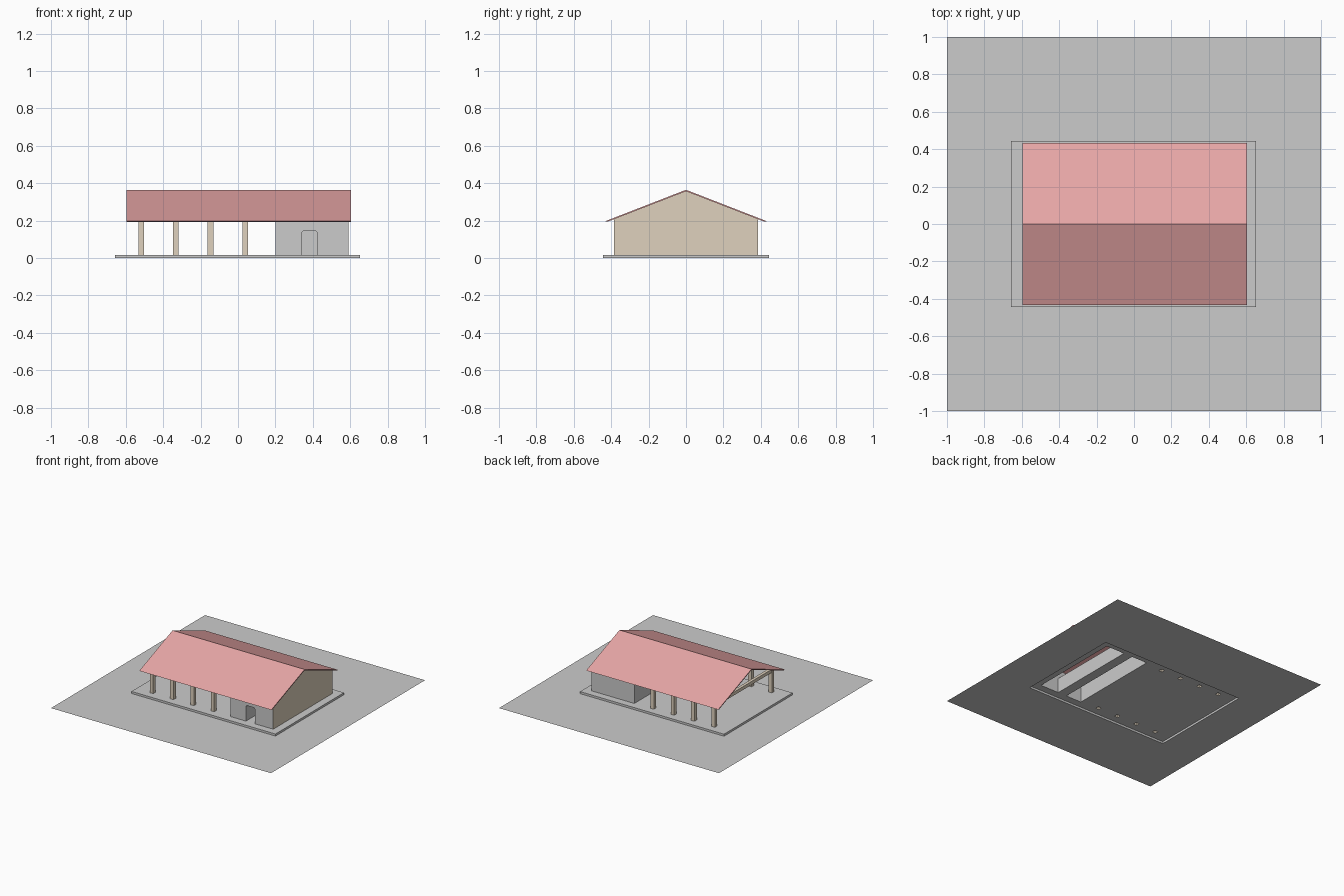
import bpy, bmesh

if "Cube" in bpy.data.objects:
    bpy.data.objects.remove(bpy.data.objects["Cube"])

FLOOR = 0.017
RIDGE, EAVE, ROOF_HALF = 0.365, 0.197, 0.432
SLOPE = (RIDGE - EAVE) / ROOF_HALF
WALL_Y = 0.385
POST_XS = [-0.517 + 0.185 * i for i in range(4)]
POST_Y, POST_R = 0.37, 0.015
X0, X1, D0, D1, DOOR_Z = 0.20, 0.59, 0.342, 0.422, 0.147


def material(name, color):
    m = bpy.data.materials.new(name)
    m.diffuse_color = (*color, 1)
    m.use_nodes = True
    m.node_tree.nodes["Principled BSDF"].inputs["Base Color"].default_value = m.diffuse_color
    return m


def make(name, faces, mat=None):
    """Object from a list of polygons, shared corners welded."""
    bm = bmesh.new()
    for f in faces:
        bm.faces.new([bm.verts.new(p) for p in f])
    bmesh.ops.remove_doubles(bm, verts=bm.verts, dist=1e-5)
    mesh = bpy.data.meshes.new(name)
    bm.to_mesh(mesh)
    bm.free()
    ob = bpy.data.objects.new(name, mesh)
    bpy.context.collection.objects.link(ob)
    if mat:
        mesh.materials.append(mat)
    return ob


def rect(xa, xb, ya, yb, z):
    return [(xa, ya, z), (xb, ya, z), (xb, yb, z), (xa, yb, z)]


def grid(xs, ys, z, hole):
    """Flat sheet cut into cells, leaving out cells whose centre is a hole."""
    return [rect(xa, xb, ya, yb, z)
            for xa, xb in zip(xs, xs[1:]) for ya, yb in zip(ys, ys[1:])
            if not hole((xa + xb) / 2, (ya + yb) / 2)]


def sides(loop, z0, z1):
    """Vertical walls along a closed xy loop."""
    return [[(*a, z0), (*b, z0), (*b, z1), (*a, z1)]
            for a, b in zip(loop, loop[1:] + loop[:1])]


def box(xa, xb, ya, yb, za, zb, bottom=True):
    loop = [(xa, ya), (xb, ya), (xb, yb), (xa, yb)]
    return (sides(loop, za, zb) + [rect(xa, xb, ya, yb, zb)]
            + ([rect(xa, xb, ya, yb, za)[::-1]] if bottom else []))


tan = material("tan_timber", (0.74, 0.64, 0.51))
red = material("red_roof", (0.80, 0.38, 0.38))

# ground sheet with an opening under the raised floor
SX0, SX1, SY = -0.657, 0.652, 0.445
make("ground", grid([-1, SX0, SX1, 1], [-1, -SY, SY, 1], 0,
                    lambda x, y: SX0 < x < SX1 and abs(y) < SY))


# raised floor, open below the posts and the two closed rooms
def floor_hole(x, y):
    post = abs(abs(y) - POST_Y) < POST_R and any(abs(x - p) < POST_R for p in POST_XS)
    room = abs(y) < WALL_Y and (X0 < x < D0 or D1 < x < X1)
    return post or room


xs = [SX0] + [p + s for p in POST_XS for s in (-POST_R, POST_R)] + [X0, D0, D1, X1, SX1]
ys = [-SY, -WALL_Y, -POST_Y + POST_R, POST_Y - POST_R, WALL_Y, SY]
make("raised_floor", grid(xs, ys, FLOOR, floor_hole)
     + sides([(SX0, -SY), (SX1, -SY), (SX1, SY), (SX0, SY)], 0, FLOOR))

# posts with a tie beam across each pair
post_top = RIDGE - SLOPE * (POST_Y + POST_R) - 0.006
for i, px in enumerate(POST_XS):
    for side, y in (("front", -POST_Y), ("back", POST_Y)):
        make(f"{side}_post_{i + 1}", box(px - POST_R, px + POST_R, y - POST_R, y + POST_R,
                                         FLOOR, post_top, bottom=False), tan)
    inner = POST_Y - POST_R
    make(f"tie_beam_{i + 1}", box(px - POST_R * 0.8, px + POST_R * 0.8, -inner, inner,
                                  0.182, post_top), tan)

# enclosed room: long walls with doorway, inner gable, through passage
wall_top = RIDGE - SLOPE * WALL_Y - 0.006
c = 0.008
door = [(D0, FLOOR), (D0, DOOR_Z - c), (D0 + c, DOOR_Z),
        (D1 - c, DOOR_Z), (D1, DOOR_Z - c), (D1, FLOOR)]
wall = [(X0, FLOOR)] + door + [(X1, FLOOR), (X1, wall_top), (X0, wall_top)]
passage = [[(*(a[0], -WALL_Y), a[1]), (b[0], -WALL_Y, b[1]),
            (b[0], WALL_Y, b[1]), (a[0], WALL_Y, a[1])] for a, b in zip(door, door[1:])]
gable = [(-WALL_Y, FLOOR), (WALL_Y, FLOOR), (WALL_Y, wall_top),
         (0, RIDGE - 0.006), (-WALL_Y, wall_top)]
make("room_walls", [[(x, -WALL_Y, z) for x, z in wall],
                    [(x, WALL_Y, z) for x, z in reversed(wall)],
                    [(X0, y, z) for y, z in reversed(gable)]] + passage)
make("back_door", [[(x, WALL_Y, z) for x, z in door]])

# timber gable wall at the right end
make("gable_wall", [[(X1, y, z) for y, z in gable]], tan)

# pitched roof as a thin folded sheet
T = 0.008
R0, R1 = -0.595, 0.605
prof = [(-ROOF_HALF, EAVE), (0, RIDGE), (ROOF_HALF, EAVE),
        (ROOF_HALF - 0.012, EAVE - 0.003), (0, RIDGE - T), (-ROOF_HALF + 0.012, EAVE - 0.003)]
roof = [[(R0, *a), (R1, *a), (R1, *b), (R0, *b)] for a, b in zip(prof, prof[1:] + prof[:1])]
for x in (R0, R1):
    roof += [[(x, *prof[i]) for i in ids] for ids in ((0, 1, 4, 5), (1, 2, 3, 4))]
ob = make("roof", roof, red)

# consistent outward normals on every part
for ob in bpy.context.collection.objects:
    bm = bmesh.new()
    bm.from_mesh(ob.data)
    bmesh.ops.recalc_face_normals(bm, faces=bm.faces)
    if ob.name == "ground":
        for f in bm.faces:
            if f.normal.z < 0:
                f.normal_flip()
    bm.to_mesh(ob.data)
    bm.free()
